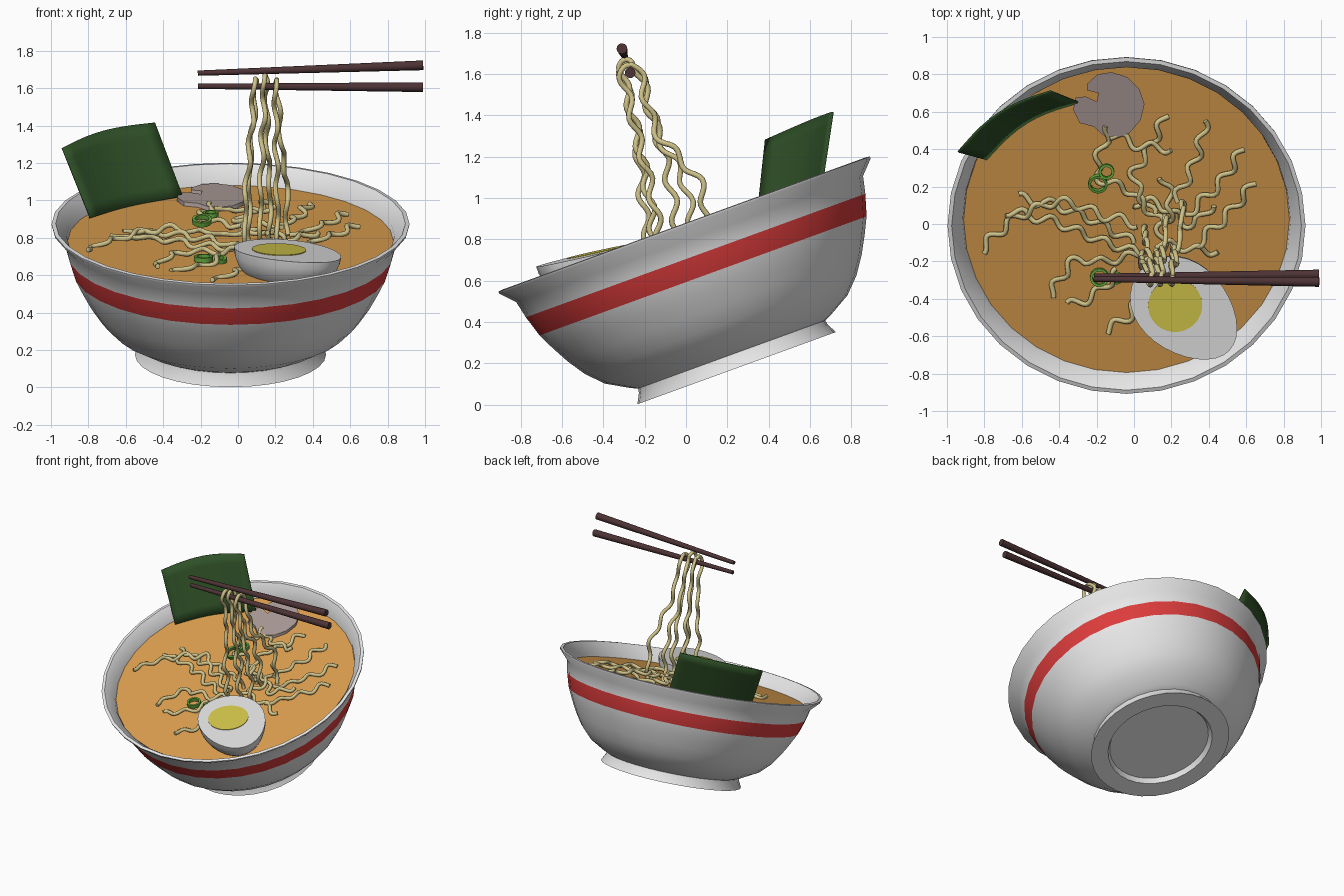
import bpy, bmesh, math, random
from mathutils import Vector, Matrix

if "Cube" in bpy.data.objects:
    bpy.data.objects.remove(bpy.data.objects["Cube"])

random.seed(4)
TILT = math.radians(20)
BASE = Matrix.Translation((-0.04, 0.245, 0.176)) @ Matrix.Rotation(TILT, 4, 'X')
SOUP_H = 0.645


def mat(name, rgb):
    m = bpy.data.materials.new(name)
    m.diffuse_color = (*rgb, 1)
    m.use_nodes = True
    m.node_tree.nodes["Principled BSDF"].inputs["Base Color"].default_value = m.diffuse_color
    return m


WHITE = mat("bowl_white", (0.82, 0.82, 0.82))
RED = mat("band_red", (0.72, 0.045, 0.045))
BROTH = mat("broth_orange", (0.70, 0.34, 0.075))
NOODLE = mat("noodle_yellow", (0.62, 0.54, 0.25))
NORI = mat("seaweed_green", (0.028, 0.08, 0.02))
WOOD = mat("dark_wood", (0.075, 0.033, 0.035))
EGG = mat("egg_white", (0.76, 0.76, 0.76))
YOLK = mat("yolk_yellow", (0.66, 0.57, 0.07))
ONION = mat("onion_green", (0.14, 0.42, 0.05))
SHROOM = mat("mushroom_grey", (0.40, 0.32, 0.30))


def finish(name, bm, mats, matrix=None, angle=35):
    bmesh.ops.remove_doubles(bm, verts=bm.verts, dist=1e-5)
    bmesh.ops.recalc_face_normals(bm, faces=bm.faces)
    if matrix is not None:
        bm.transform(matrix)
    me = bpy.data.meshes.new(name)
    bm.to_mesh(me)
    bm.free()
    ob = bpy.data.objects.new(name, me)
    bpy.context.collection.objects.link(ob)
    for m in mats:
        me.materials.append(m)
    bpy.ops.object.select_all(action='DESELECT')
    ob.select_set(True)
    bpy.context.view_layer.objects.active = ob
    bpy.ops.object.shade_smooth_by_angle(angle=math.radians(angle))
    return ob


def lathe(name, prof, mats, matrix, n=32, closed=False, band=None):
    bm = bmesh.new()
    rings = [[bm.verts.new((r * math.cos(2 * math.pi * i / n), r * math.sin(2 * math.pi * i / n), h))
              for i in range(n)] for r, h in prof]
    count = len(prof) if closed else len(prof) - 1
    for k in range(count):
        a, b = rings[k], rings[(k + 1) % len(prof)]
        for i in range(n):
            j = (i + 1) % n
            f = bm.faces.new((a[i], a[j], b[j], b[i]))
            f.material_index = 1 if k == band else 0
    bmesh.ops.remove_doubles(bm, verts=bm.verts, dist=1e-5)
    bmesh.ops.dissolve_degenerate(bm, edges=bm.edges, dist=1e-5)
    return finish(name, bm, mats, matrix)


def on_soup(x, y, lift=0.0):
    # world point above the tilted broth surface
    yc = 0.245 - math.sin(TILT) * SOUP_H
    zc = 0.176 + math.cos(TILT) * SOUP_H
    return Vector((x, y, zc + (y - yc) * math.tan(TILT) + lift))


# bowl with painted band
lathe("bowl", [(0, .05), (.47, .065), (.515, .085), (.625, .148), (.70, .225), (.757, .31), (.803, .395),
               (.842, .475), (.874, .58), (.893, .665), (.955, .73), (.957, .742), (.935, .745),
               (.877, .675), (.868, .62), (.80, .45), (.70, .28), (.5, .13), (0, .09)],
      [WHITE, RED], BASE, band=7)
lathe("foot", [(0, .035), (.365, .035), (.385, 0), (.511, 0), (.485, .05), (.48, .085), (0, .085)], [WHITE], BASE)
lathe("broth", [(0, SOUP_H), (.871, SOUP_H), (.866, SOUP_H - .02), (0, SOUP_H - .02)], [BROTH], BASE)

# chopsticks, tapering to the left
for name, tip, end in (("upper_chopstick", (-.215, -.295, 1.68), (.99, -.31, 1.722)),
                       ("lower_chopstick", (-.215, -.28, 1.61), (.99, -.27, 1.605))):
    tip, end = Vector(tip), Vector(end)
    d = end - tip
    lathe(name, [(0, 0), (.014, 0), (.026, d.length), (0, d.length)], [WOOD],
          Matrix.Translation(tip) @ d.to_track_quat('Z', 'Y').to_matrix().to_4x4(), n=12)

# seaweed sheet: bent grid between four corners
bm = bmesh.new()
TL, TR = Vector((-.94, .385, 1.28)), Vector((-.445, .71, 1.415))
BL, BR = Vector((-.79, .345, .905)), Vector((-.295, .65, 1.02))
grid = []
for i in range(11):
    u = i / 10
    row = []
    for j in range(7):
        v = j / 6
        p = BL.lerp(BR, u).lerp(TL.lerp(TR, u), v)
        p += Vector((-.55, .83, .1)) * (.055 * math.sin(math.pi * u))
        p.z += .018 * math.sin(math.pi * u) * v
        row.append(bm.verts.new(p))
    grid.append(row)
for i in range(10):
    for j in range(6):
        bm.faces.new((grid[i][j], grid[i + 1][j], grid[i + 1][j + 1], grid[i][j + 1]))
sheet = finish("seaweed_sheet", bm, [NORI])
sol = sheet.modifiers.new("thickness", 'SOLIDIFY')
sol.thickness = .01
sol.offset = 0

# mushroom slice lying on the broth
outline = [(-.25, .75), (-.195, .80), (-.12, .812), (-.035, .785), (.03, .72), (.056, .64), (.035, .555),
           (-.025, .485), (-.10, .46), (-.165, .475), (-.215, .52), (-.29, .54), (-.325, .61), (-.313, .675),
           (-.26, .682), (-.20, .655), (-.19, .70), (-.25, .715)]
bm = bmesh.new()
low = [bm.verts.new(on_soup(x, y, -.01)) for x, y in outline]
top = [bm.verts.new(on_soup(x, y, .022)) for x, y in outline]
bm.faces.new(low)
bm.faces.new(top)
for i in range(len(low)):
    j = (i + 1) % len(low)
    bm.faces.new((low[i], low[j], top[j], top[i]))
finish("mushroom_slice", bm, [SHROOM], angle=45)

# halved egg: cut sphere, narrower at one end
normal = Vector((.03, -.22, 1)).normalized()
long_dir = Vector((.72, -.70, 0))
long_dir = (long_dir - normal * long_dir.dot(normal)).normalized()
side = normal.cross(long_dir)


def egg_frame(x, y):
    z = .75 + .22 * (y + .4) - .03 * (x + .015)
    rot = Matrix((long_dir, side, normal)).transposed().to_4x4()
    return Matrix.Translation((x, y, z)) @ rot


bm = bmesh.new()
bmesh.ops.create_uvsphere(bm, u_segments=32, v_segments=16, radius=1)
cut = bmesh.ops.bisect_plane(bm, geom=bm.verts[:] + bm.edges[:] + bm.faces[:], plane_co=(0, 0, 0),
                             plane_no=(0, 0, 1), clear_outer=True, dist=1e-4)
bmesh.ops.holes_fill(bm, edges=[e for e in bm.edges if e.is_boundary], sides=0)
for v in bm.verts:
    taper = 1 - .13 * v.co.x
    v.co = Vector((v.co.x * .325, v.co.y * .238 * taper, v.co.z * .215 * taper))
finish("half_egg", bm, [EGG], egg_frame(.275, -.46))
lathe("egg_yolk", [(0, -.004), (.145, -.004), (.145, .004), (0, .004)], [YOLK], egg_frame(.22, -.435), n=28)

# spring onion rings
for k, (x, y, r, lift) in enumerate([(-.147, .28, .042, .05), (-.193, .215, .052, .04),
                                     (-.185, -.285, .05, .02), (-.09, -.29, .03, .015)]):
    rot = Matrix.Rotation(TILT + (.15 if k % 2 else -.1), 4, 'X')
    lathe("onion_ring_%d" % (k + 1), [(r, -.013), (r, .013), (r - .014, .013), (r - .014, -.013)], [ONION],
          Matrix.Translation(on_soup(x, y, lift)) @ rot, n=18, closed=True)


# noodles: wavy tubes along smooth paths
def smooth_path(pts, steps=14):
    pts = [Vector(p) for p in pts]
    ext = [pts[0] * 2 - pts[1]] + pts + [pts[-1] * 2 - pts[-2]]
    out = []
    for a, b, c, d in zip(ext, ext[1:], ext[2:], ext[3:]):
        for s in range(steps):
            t = s / steps
            out.append(.5 * (2 * b + (c - a) * t + (2 * a - 5 * b + 4 * c - d) * t * t
                             + (3 * b - a - 3 * c + d) * t ** 3))
    return out + [pts[-1]]


def noodle(name, pts, amp, wave, up, rad=.0135):
    path = smooth_path(pts)
    phase, dist, out = random.uniform(0, 6.28), 0, []
    for i, p in enumerate(path):
        tan = (path[min(i + 1, len(path) - 1)] - path[max(i - 1, 0)]).normalized()
        s = tan.cross(up).normalized()
        if i:
            dist += (p - path[i - 1]).length
        ph = phase + dist / wave * 2 * math.pi
        out.append(p + s * amp * math.sin(ph) + s.cross(tan) * amp * .4 * math.sin(ph * .8 + 1))
    cu = bpy.data.curves.new(name, 'CURVE')
    cu.dimensions = '3D'
    cu.bevel_depth, cu.bevel_resolution, cu.use_fill_caps = rad, 2, True
    sp = cu.splines.new('POLY')
    sp.points.add(len(out) - 1)
    for q, p in zip(sp.points, out):
        q.co = (*p, 1)
    cu.materials.append(NOODLE)
    ob = bpy.data.objects.new(name, cu)
    bpy.context.collection.objects.link(ob)
    bpy.ops.object.select_all(action='DESELECT')
    ob.select_set(True)
    bpy.context.view_layer.objects.active = ob
    bpy.ops.object.convert(target='MESH')


# lifted loops hanging over the lower chopstick
for k, (x, fx, bx, fy, by) in enumerate([(.085, .04, .06, -.17, -.03), (.14, .12, .17, -.14, .04),
                                         (.20, .21, .26, -.12, .11)]):
    noodle("lifted_noodle_%d" % (k + 1),
           [on_soup(fx, fy, 0), (fx, fy - .04, 1.0), (x * .6 + fx * .4, -.24, 1.32), (x, -.305, 1.60),
            (x, -.27, 1.662), (x + .01, -.225, 1.60), (x * .5 + bx * .5, -.14, 1.32),
            (bx, by - .05, 1.08), on_soup(bx, by, 0)], .021, .2, Vector((1, .15, 0)))

# noodles floating on the broth
floating = [
    [(-.82, -.14), (-.70, -.02), (-.58, .06), (-.38, .12), (-.18, .05), (.02, 0)],
    [(-.68, .07), (-.42, .01), (-.2, -.08), (.1, -.18)],
    [(-.13, .52), (-.2, .27), (-.03, .18), (.15, .0)],
    [(.17, .58), (.08, .4), (0, .25), (.1, .05)],
    [(.38, .55), (.33, .35), (.22, .12)],
    [(.58, .4), (.46, .22), (.28, .05)],
    [(.64, .22), (.5, .05), (.32, -.12)],
    [(.45, -.15), (.3, -.13), (.12, -.1)],
    [(-.45, -.38), (-.32, -.2), (-.15, -.2), (.05, -.15)],
    [(-.35, -.44), (-.2, -.37), (-.08, -.25)],
    [(-.15, -.57), (-.04, -.5), (.03, -.4)],
    [(-.62, .14), (-.42, .1), (-.22, .02), (.0, -.1)],
    [(-.12, .48), (.03, .42), (.2, .4)],
    [(.16, .25), (.2, .08), (.14, -.05), (.2, -.22)],
    [(.0, .12), (.15, .1), (.3, .0), (.42, .1)],
]
for k, pts in enumerate(floating):
    lifts = [.012 + .04 * i / (len(pts) - 1) * random.random() for i in range(len(pts))]
    if (Vector(pts[0]) - Vector(pts[-1])).length < .3:
        lifts = [.012] * len(pts)
    noodle("floating_noodle_%d" % (k + 1), [on_soup(x, y, l) for (x, y), l in zip(pts, lifts)],
           .026, .155, Vector((0, -math.sin(TILT), math.cos(TILT))))
